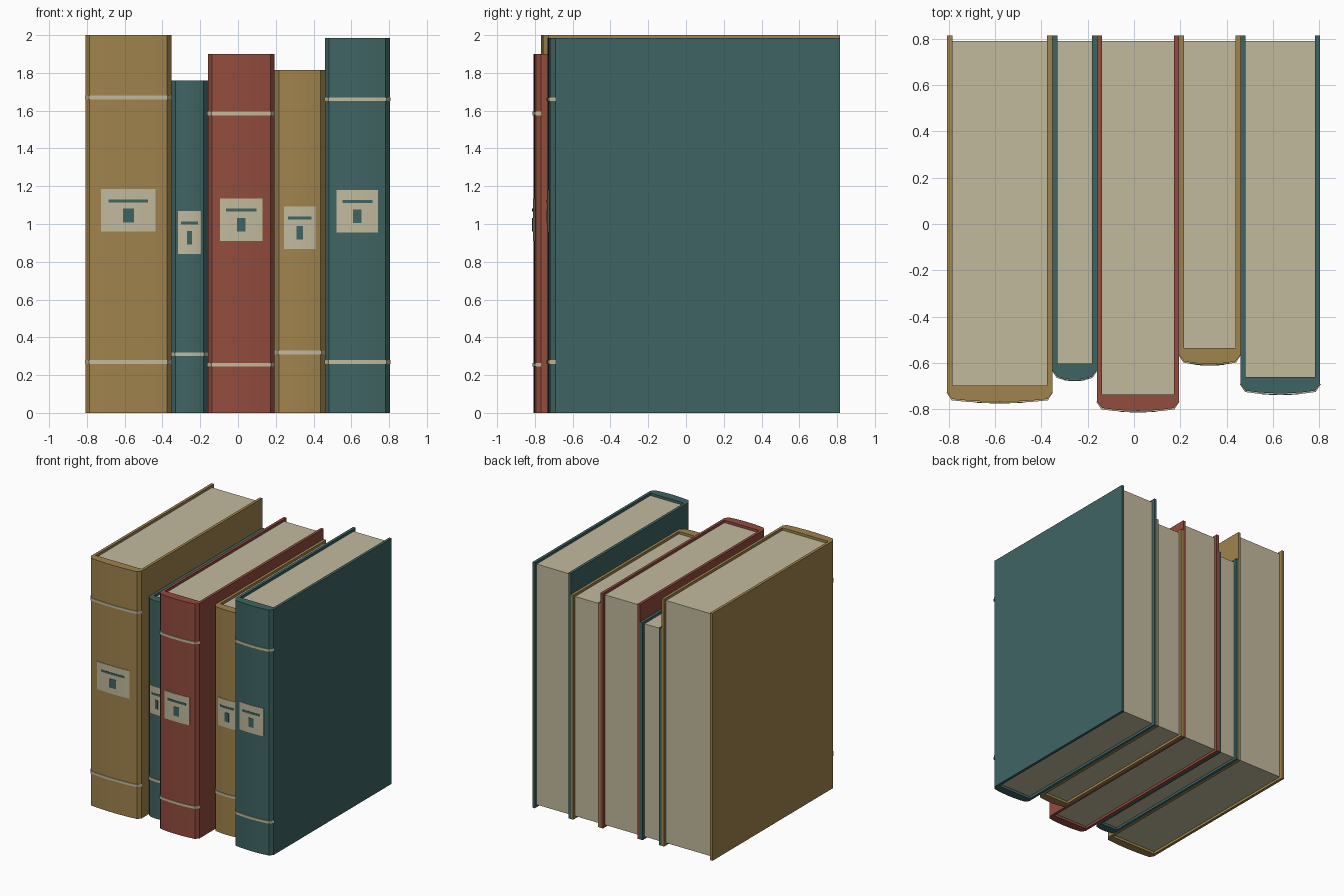
import bpy, bmesh

if "Cube" in bpy.data.objects:
    bpy.data.objects.remove(bpy.data.objects["Cube"])


def material(name, rgb):
    m = bpy.data.materials.new(name)
    lin = [((c / 255 + 0.055) / 1.055) ** 2.4 for c in rgb]
    m.diffuse_color = (*lin, 1)
    m.use_nodes = True
    m.node_tree.nodes["Principled BSDF"].inputs["Base Color"].default_value = m.diffuse_color
    return m


GOLD = material("gold cloth", (160, 131, 77))
TEAL = material("teal cloth", (63, 100, 99))
RED = material("red cloth", (146, 76, 61))
CREAM = material("cream paper", (194, 186, 157))

BACK = 0.815      # shared back edge of all covers
BOARD = 0.022     # cover thickness
CHAMFER = 0.036   # depth of the spine shoulder
BULGE = 0.012     # rounding of the spine


def prism(name, outline, z0, z1, mat):
    """Extrude a closed xy outline from z0 to z1."""
    bm = bmesh.new()
    face = bm.faces.new([bm.verts.new((x, y, z0)) for x, y in outline])
    top = bmesh.ops.extrude_face_region(bm, geom=[face])
    verts = [g for g in top["geom"] if isinstance(g, bmesh.types.BMVert)]
    bmesh.ops.translate(bm, verts=verts, vec=(0, 0, z1 - z0))
    bmesh.ops.recalc_face_normals(bm, faces=bm.faces)
    mesh = bpy.data.meshes.new(name)
    bm.to_mesh(mesh)
    bm.free()
    mesh.materials.append(mat)
    ob = bpy.data.objects.new(name, mesh)
    bpy.context.collection.objects.link(ob)
    return ob


def spine_arc(cx, half, full, front, steps=6, out=0.0):
    """Points along the rounded spine front, from cx-half to cx+half."""
    pts = []
    for i in range(steps + 1):
        t = (2 * i / steps - 1) * half
        pts.append((cx + t, front - out + BULGE * (t / full) ** 2))
    return pts


def book(tag, x0, x1, front, height, cloth, bands, label_z):
    cx, w = (x0 + x1) / 2, x1 - x0
    flat = w / 2 - BOARD
    shoulder, inner = front + CHAMFER + 0.004, front + 0.07
    arc = spine_arc(cx, flat, flat, front)

    # Cover: two boards joined by the rounded spine
    prism(tag + "_cover",
          [(x0, BACK), (x0, shoulder)] + arc + [(x1, shoulder), (x1, BACK),
           (x1 - BOARD, BACK), (x1 - BOARD, inner),
           (x0 + BOARD, inner), (x0 + BOARD, BACK)], 0, height, cloth)

    # Page block, set back from the cover edges
    px0, px1 = x0 + BOARD, x1 - BOARD
    prism(tag + "_pages", [(px0, inner), (px1, inner),
                           (px1, BACK - 0.025), (px0, BACK - 0.025)],
          0.02, height - 0.02, CREAM)

    # Raised bands around the spine
    e = 0.003
    for n, z in enumerate(bands):
        outer = [(x0 - e, shoulder)] + spine_arc(cx, flat + e, flat, front, out=0.006)
        inside = [(x1 - 0.005, shoulder)] + \
            spine_arc(cx, flat, flat, front, out=-0.005)[::-1] + [(x0 + 0.005, shoulder)]
        prism(f"{tag}_band_{n + 1}", outer + [(x1 + e, shoulder)] + inside,
              z - 0.01, z + 0.01, CREAM)

    # Curved label plate with a title bar and a small block mark
    def plate(part, width, z, h, out, mat):
        a = spine_arc(cx, width / 2, flat, front, out=out)
        b = spine_arc(cx, width / 2, flat, front, out=-0.002)
        prism(f"{tag}_{part}", a + b[::-1], z - h / 2, z + h / 2, mat)

    plate("label", w * 0.635, label_z, 0.225, 0.004, CREAM)
    plate("title_bar", w * 0.46, label_z + 0.05, 0.016, 0.007, TEAL)
    plate("block_mark", w * 0.13, label_z - 0.028, 0.072, 0.007, TEAL)


# name, left, right, spine front, height, cloth, band heights, label height
book("wide_gold_book", -0.807, -0.353, -0.768, 2.0, GOLD, (0.27, 1.67), 1.073)
book("thin_teal_book", -0.353, -0.16, -0.672, 1.76, TEAL, (0.31,), 0.955)
book("red_book", -0.16, 0.194, -0.807, 1.90, RED, (0.255, 1.585), 1.023)
book("small_gold_book", 0.194, 0.46, -0.605, 1.815, GOLD, (0.32,), 0.981)
book("tall_teal_book", 0.46, 0.804, -0.732, 1.985, TEAL, (0.27, 1.66), 1.068)
